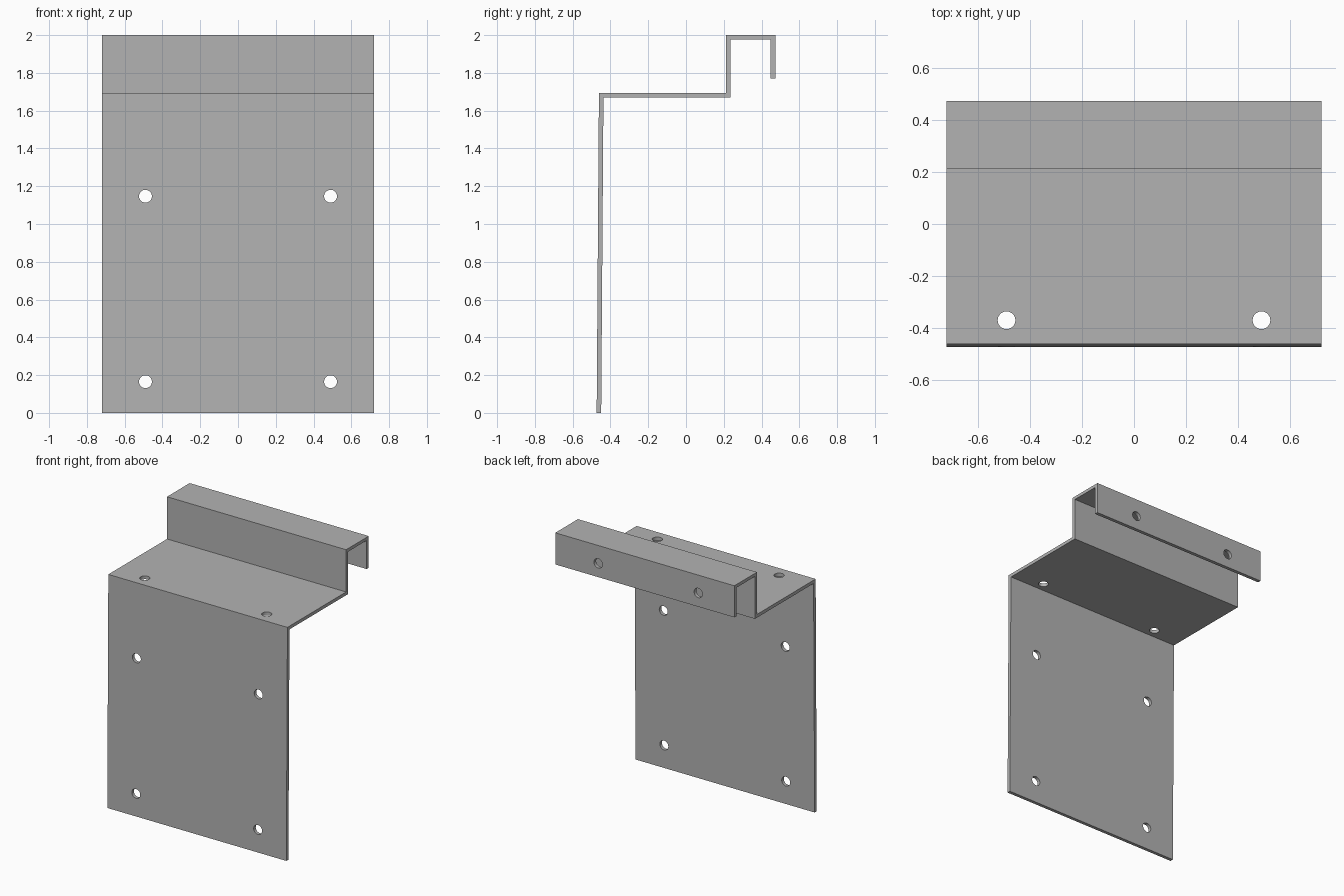
import bpy, bmesh, math
from mathutils import Matrix

cube = bpy.data.objects.get("Cube")
if cube:
    bpy.data.objects.remove(cube, do_unlink=True)

HALF_WIDTH = 0.72
HOLE_RADIUS = 0.034

metal = bpy.data.materials.new("grey metal")
metal.use_nodes = True
grey = (0.45, 0.45, 0.45, 1)
metal.diffuse_color = grey
metal.node_tree.nodes["Principled BSDF"].inputs["Base Color"].default_value = grey


def add_object(name, bm):
    bmesh.ops.recalc_face_normals(bm, faces=bm.faces)
    mesh = bpy.data.meshes.new(name)
    bm.to_mesh(mesh)
    bm.free()
    mesh.materials.append(metal)
    obj = bpy.data.objects.new(name, mesh)
    bpy.context.collection.objects.link(obj)
    return obj


# Folded sheet: side profile (y, z), upper side then under side
upper = [(-0.473, 0), (-0.461, 1.693), (0.213, 1.693),
         (0.213, 2), (0.473, 2), (0.473, 1.77)]
under = [(0.448, 1.77), (0.448, 1.977), (0.236, 1.977),
         (0.236, 1.669), (-0.437, 1.669), (-0.449, 0)]
bm = bmesh.new()
face = bm.faces.new([bm.verts.new((-HALF_WIDTH, y, z)) for y, z in upper + under])
sweep = bmesh.ops.extrude_face_region(bm, geom=[face], use_keep_orig=True)
moved = [v for v in sweep["geom"] if isinstance(v, bmesh.types.BMVert)]
bmesh.ops.translate(bm, verts=moved, vec=(2 * HALF_WIDTH, 0, 0))
bracket = add_object("folded_bracket", bm)

# Screw holes: front plate, shelf, and the slightly uneven pair in the rear lip
along_y = Matrix.Rotation(math.pi / 2, 4, "X")
along_z = Matrix.Identity(4)
holes = [((x, -0.455, z), along_y) for x in (-0.49, 0.49) for z in (0.165, 1.147)]
holes += [((x, -0.37, 1.68), along_z) for x in (-0.49, 0.49)]
holes += [((x, 0.46, 1.87), along_y) for x in (-0.43, 0.375)]
bm = bmesh.new()
for place, turn in holes:
    bmesh.ops.create_cone(bm, cap_ends=True, segments=32, radius1=HOLE_RADIUS,
                          radius2=HOLE_RADIUS, depth=0.1,
                          matrix=Matrix.Translation(place) @ turn)
cutter = add_object("hole_cutter", bm)
cutter.hide_render = True

# Cut the holes, then drop the cutter
cut = bracket.modifiers.new("holes", "BOOLEAN")
cut.operation = "DIFFERENCE"
cut.solver = "EXACT"
cut.object = cutter
bpy.context.view_layer.objects.active = bracket
bracket.select_set(True)
bpy.ops.object.modifier_apply(modifier=cut.name)
bpy.data.objects.remove(cutter, do_unlink=True)
bpy.ops.object.shade_smooth_by_angle(angle=math.radians(30))
